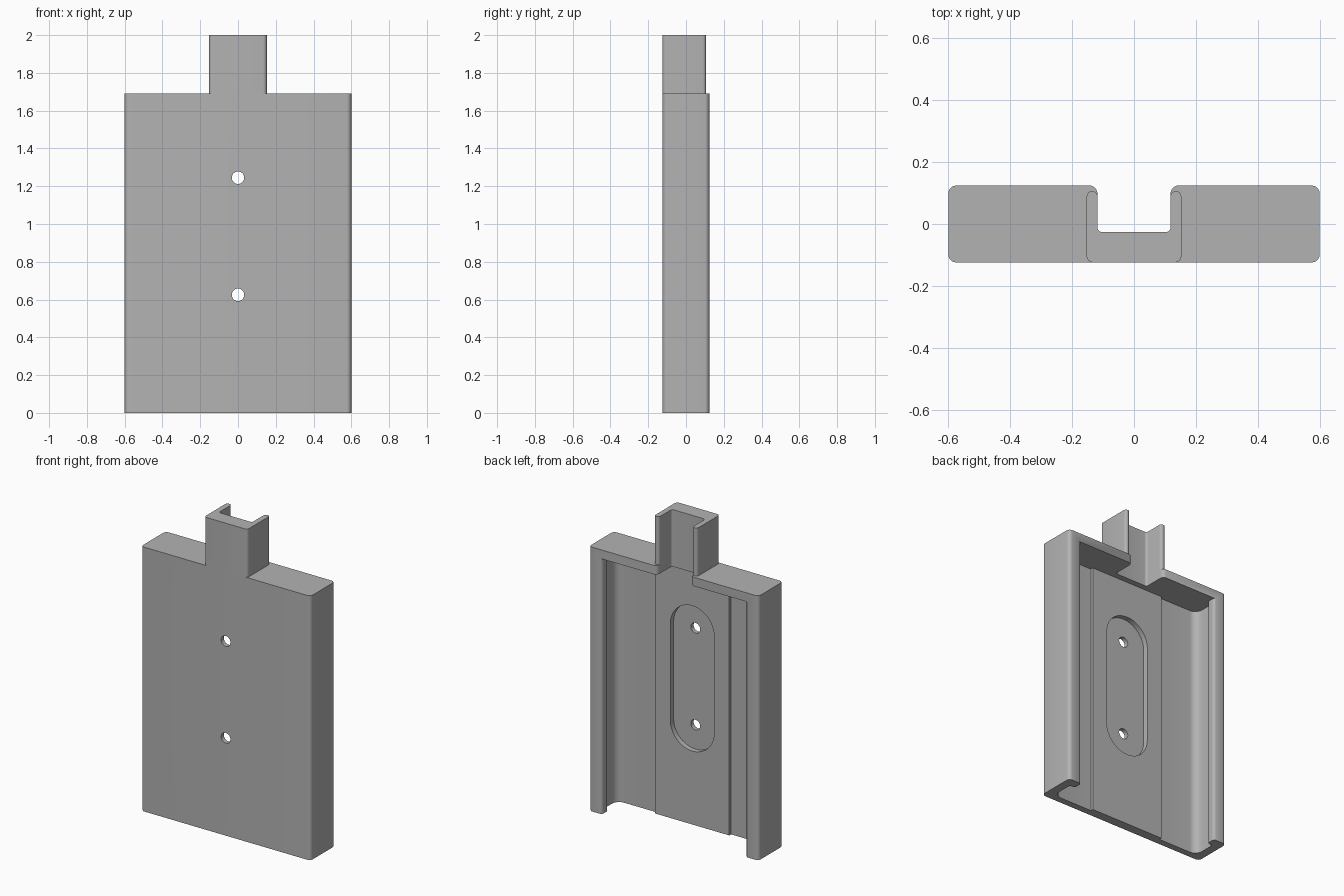
import bpy, bmesh, math
from mathutils import Vector

cube = bpy.data.objects.get("Cube")
if cube:
    bpy.data.objects.remove(cube, do_unlink=True)

grey = bpy.data.materials.new("plain grey")
grey.use_nodes = True
colour = (0.45, 0.45, 0.45, 1)
grey.diffuse_color = colour
grey.node_tree.nodes["Principled BSDF"].inputs["Base Color"].default_value = colour


def rounded(points, steps=6):
    """Outline from (x, y, radius) corners, each corner filleted."""
    out = []
    for i, (x, y, r) in enumerate(points):
        p = Vector((x, y))
        a = (Vector(points[i - 1][:2]) - p).normalized()
        b = (Vector(points[(i + 1) % len(points)][:2]) - p).normalized()
        if r == 0:
            out.append(p)
            continue
        half = a.angle(b) / 2
        start, end = p + a * r / math.tan(half), p + b * r / math.tan(half)
        centre = p + (a + b).normalized() * r / math.sin(half)
        for k in range(steps + 1):
            d = (start.lerp(end, k / steps) - centre).normalized()
            # Even angular steps around the fillet centre
            t = k / steps
            sweep = (start - centre).angle_signed(end - centre)
            c, s = math.cos(-sweep * t), math.sin(-sweep * t)
            v = start - centre
            out.append(centre + Vector((v.x * c - v.y * s, v.x * s + v.y * c)))
    return out


def mirrored(half):
    """Closed outline from its right half, listed from the middle outwards."""
    return rounded([(-x, y, r) for x, y, r in reversed(half)] + half)


def prism(name, outline, low, high, along_y=False):
    bm = bmesh.new()
    def place(p, h):
        return (p.x, h, p.y) if along_y else (p.x, p.y, h)
    rings = [[bm.verts.new(place(p, h)) for p in outline] for h in (low, high)]
    bm.faces.new(rings[0])
    bm.faces.new(rings[1])
    n = len(outline)
    for i in range(n):
        j = (i + 1) % n
        bm.faces.new((rings[0][i], rings[0][j], rings[1][j], rings[1][i]))
    bmesh.ops.recalc_face_normals(bm, faces=bm.faces)
    mesh = bpy.data.meshes.new(name)
    bm.to_mesh(mesh)
    bm.free()
    mesh.materials.append(grey)
    obj = bpy.data.objects.new(name, mesh)
    bpy.context.collection.objects.link(obj)
    return obj


def activate(obj):
    bpy.ops.object.select_all(action='DESELECT')
    obj.select_set(True)
    bpy.context.view_layer.objects.active = obj


def cut(target, cutter):
    mod = target.modifiers.new("cut", 'BOOLEAN')
    mod.operation, mod.solver, mod.object = 'DIFFERENCE', 'EXACT', cutter
    activate(target)
    bpy.ops.object.modifier_apply(modifier=mod.name)
    bpy.data.objects.remove(cutter, do_unlink=True)


def pill(z0, z1, r, steps=20):
    """Upright slot outline; a circle when both centres agree."""
    pts = []
    for z, first in ((z1, 0), (z0, math.pi)):
        for k in range(steps + (z0 != z1)):
            a = first + math.pi * k / steps
            pts.append(Vector((r * math.cos(a), z + r * math.sin(a))))
    return pts


BACK, TOP, CEILING = 0.124, 1.692, 1.635
HOLES = (0.625, 1.245)

# Holder body
body = prism("holder_body", mirrored([(0.6, -BACK, 0.025), (0.6, BACK, 0.025)]), 0, TOP)

# Sliding cavity with raised middle floor and side lips, open at the bottom
cavity = [(0.262, -0.063, 0), (0.262, -0.081, 0), (0.545, -0.081, 0.05),
          (0.545, 0.065, 0.015), (0.508, 0.065, 0.015), (0.508, BACK + 0.001, 0.02),
          (0.56, BACK + 0.001, 0), (0.56, 0.3, 0)]
cut(body, prism("cavity_cutter", mirrored(cavity), -0.2, CEILING))

# Cable gap through the top wall
gap = [(0.118, -0.026, 0.015), (0.118, BACK + 0.001, 0.028),
       (0.2, BACK + 0.001, 0), (0.2, 0.3, 0)]
cut(body, prism("gap_cutter", mirrored(gap), 1.6, 1.9))

# Long recess and two screw holes
cut(body, prism("recess_cutter", pill(*HOLES, 0.155), -0.096, 0.05, True))
for z in HOLES:
    cut(body, prism("hole_cutter", pill(z, z, 0.033), -0.3, 0.05, True))

# U-shaped cable tab on top
tab = [(0.118, -0.026, 0.015), (0.118, 0.106, 0.017),
       (0.153, 0.106, 0.017), (0.153, -BACK, 0.02)]
top_tab = prism("top_tab", mirrored(tab), TOP, 2)

for obj in (body, top_tab):
    activate(obj)
    bpy.ops.object.shade_smooth_by_angle(angle=math.radians(30))
